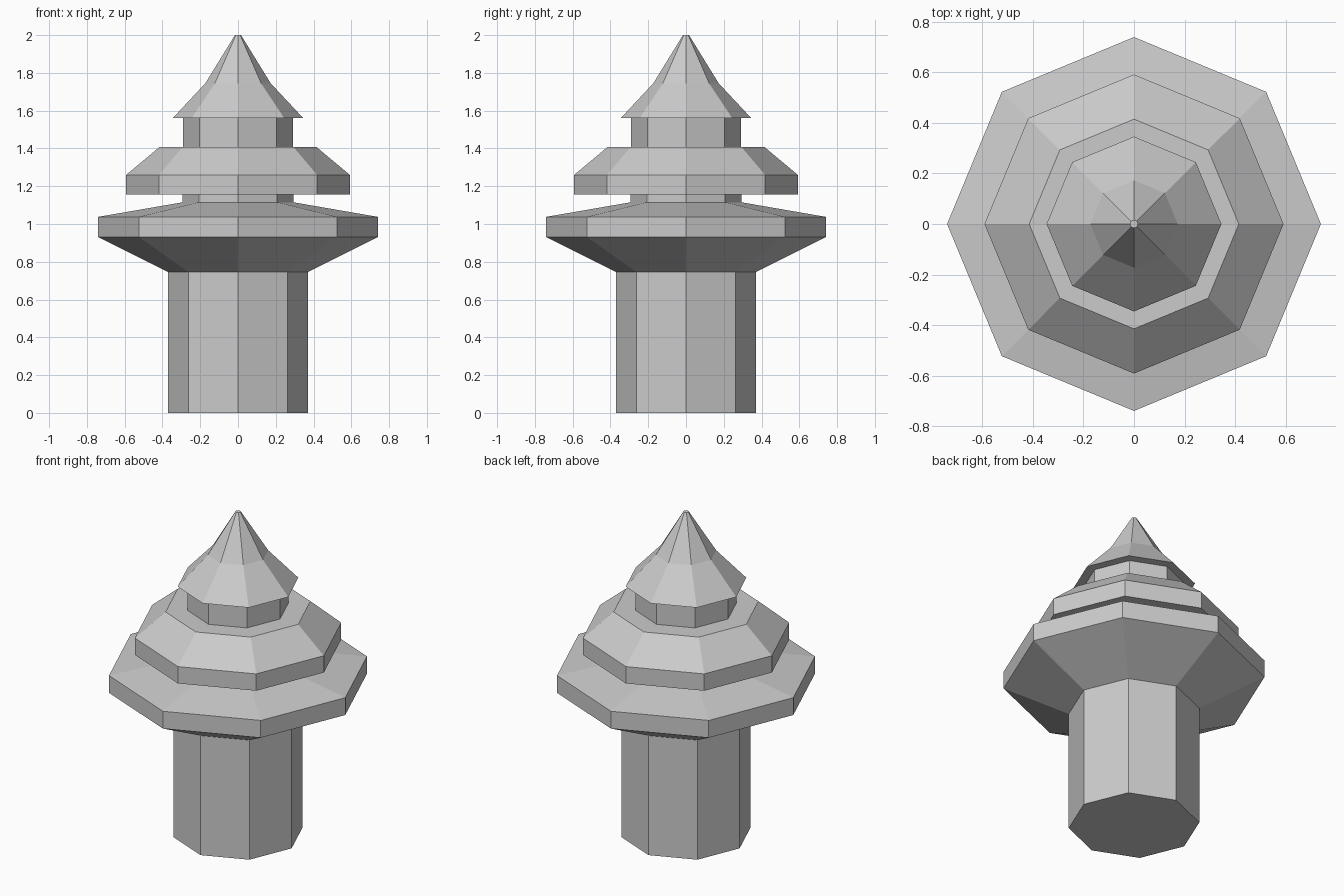
import bpy
import bmesh
from math import cos, sin, tau

cube = bpy.data.objects.get("Cube")
if cube:
    bpy.data.objects.remove(cube, do_unlink=True)

SIDES = 8

stone = bpy.data.materials.new("grey_stone")
stone.use_nodes = True
GREY = (0.6, 0.6, 0.6, 1)
stone.diffuse_color = GREY
stone.node_tree.nodes["Principled BSDF"].inputs["Base Color"].default_value = GREY


def lathe(name, profile, bottom=False, top=False):
    """Turn (radius, height) points into an eight-sided part with corners on the axes."""
    bm = bmesh.new()
    rings = [[bm.verts.new((r * cos(tau * i / SIDES), r * sin(tau * i / SIDES), z))
              for i in range(SIDES)] for r, z in profile]
    for low, high in zip(rings, rings[1:]):
        for i in range(SIDES):
            j = (i + 1) % SIDES
            bm.faces.new((low[i], low[j], high[j], high[i]))
    if bottom:
        bm.faces.new(rings[0][::-1])
    if top:
        bm.faces.new(rings[-1])
    mesh = bpy.data.meshes.new(name)
    bm.to_mesh(mesh)
    bm.free()
    mesh.materials.append(stone)
    obj = bpy.data.objects.new(name, mesh)
    bpy.context.collection.objects.link(obj)


# Column with its closed foot
lathe("column", [(0.37, 0), (0.37, 0.745)], bottom=True)

# Wide lower tier: flared underside, upright rim, shallow roof
lathe("lower_tier", [(0.37, 0.745), (0.74, 0.93), (0.74, 1.038), (0.293, 1.115)])
lathe("lower_neck", [(0.293, 1.115), (0.293, 1.155)])

# Middle tier: flat underside, upright rim, steep roof, flat top ledge
lathe("middle_tier", [(0.293, 1.155), (0.592, 1.155), (0.592, 1.26),
                      (0.415, 1.408), (0.29, 1.408)])
lathe("upper_neck", [(0.29, 1.408), (0.29, 1.56)])

# Pointed cap with overhanging eaves and a blunt tip
lathe("spire", [(0.29, 1.56), (0.346, 1.56), (0.173, 1.745), (0.016, 2)], top=True)
